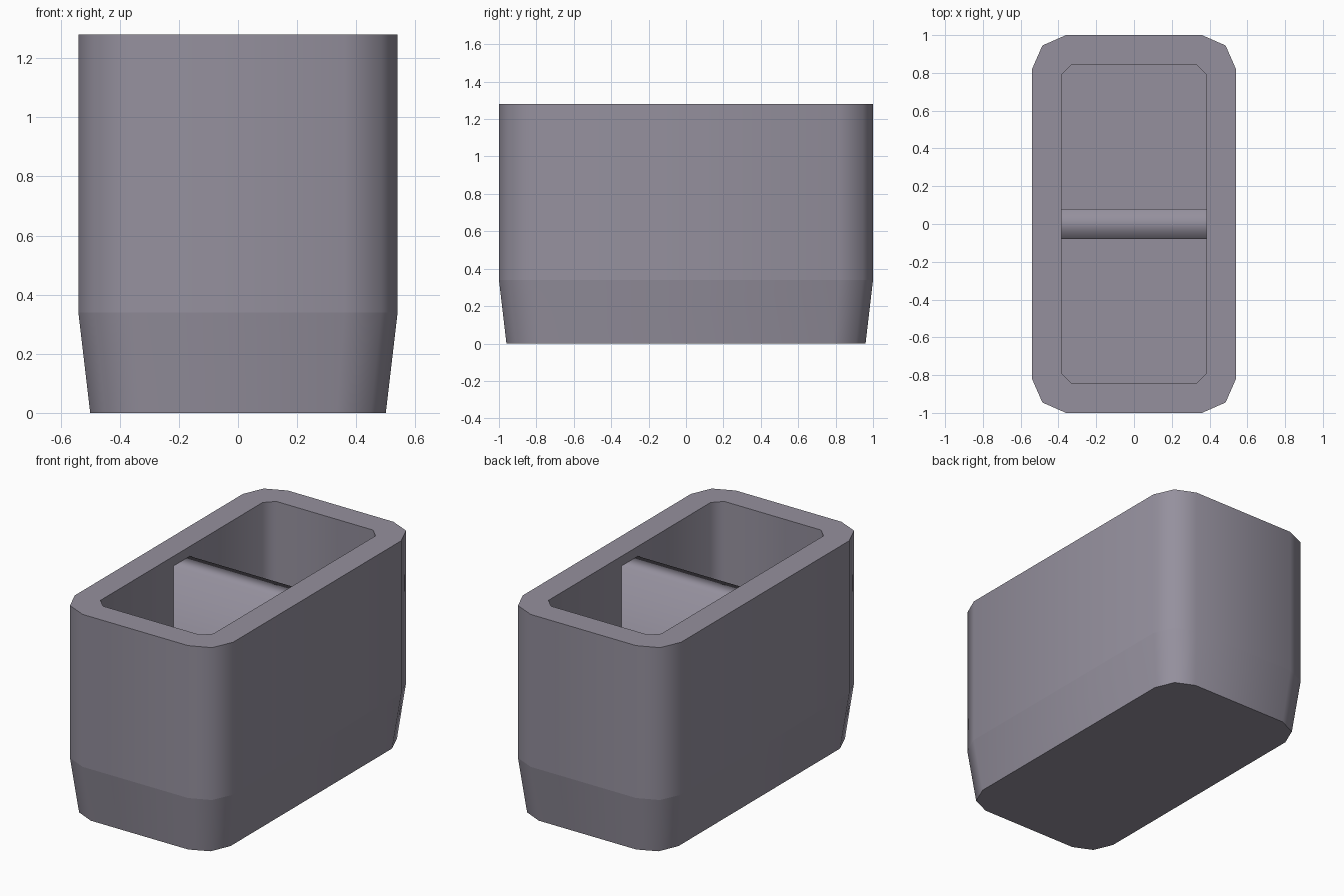
import bpy, bmesh, math

cube = bpy.data.objects.get("Cube")
if cube:
    bpy.data.objects.remove(cube, do_unlink=True)

# Single flat colour
grey = bpy.data.materials.new("muted purple grey")
grey.use_nodes = True
colour = (0.30, 0.28, 0.34, 1.0)
grey.diffuse_color = colour
grey.node_tree.nodes["Principled BSDF"].inputs["Base Color"].default_value = colour

HEIGHT, SHOULDER, FLOOR = 1.28, 0.34, 0.15
OUTER = [(0.54, 0.82), (0.485, 0.945), (0.36, 1.0)]
FOOT = [(x * 0.926, y * 0.96) for x, y in OUTER]
INNER = [(0.385, 0.79), (0.3575, 0.8175), (0.33, 0.845)]


def ring(bm, corner, z):
    """Mirror one corner's points into a full anticlockwise outline."""
    pts = list(corner)
    pts += [(-x, y) for x, y in reversed(corner)]
    pts += [(-x, -y) for x, y in pts]
    return [bm.verts.new((x, y, z)) for x, y in pts]


def finish(bm, name, crease_z=None):
    """Smooth the faces, keep hard edges crisp, and create the object."""
    bmesh.ops.recalc_face_normals(bm, faces=bm.faces[:])
    for f in bm.faces:
        f.smooth = True
    for e in bm.edges:
        at_crease = crease_z is not None and all(
            abs(v.co.z - crease_z) < 1e-4 for v in e.verts)
        sharp = e.is_manifold and e.calc_face_angle() > math.radians(50)
        if crease_z is not None and (sharp or at_crease):
            e.smooth = False
    mesh = bpy.data.meshes.new(name)
    bm.to_mesh(mesh)
    bm.free()
    mesh.materials.append(grey)
    obj = bpy.data.objects.new(name, mesh)
    bpy.context.collection.objects.link(obj)
    return obj


# Container: tapered foot, straight walls, flat rim and a deep cavity
bm = bmesh.new()
rings = [ring(bm, c, z) for c, z in (
    (FOOT, 0), (OUTER, SHOULDER), (OUTER, HEIGHT),
    (INNER, HEIGHT), (INNER, FLOOR))]
for low, high in zip(rings, rings[1:]):
    n = len(low)
    for i in range(n):
        j = (i + 1) % n
        bm.faces.new((low[i], low[j], high[j], high[i]))
bm.faces.new(rings[0])
bm.faces.new(rings[-1])
finish(bm, "container_body", SHOULDER)

# Divider: softly shaded wall across the cavity, just below the rim
bm = bmesh.new()
profile = [(-0.08, FLOOR), (-0.08, 1.22), (0.08, 1.22), (0.08, FLOOR)]
left, right = [[bm.verts.new((x, y, z)) for y, z in profile]
               for x in (-0.387, 0.387)]
for i in range(3):
    bm.faces.new((left[i], right[i], right[i + 1], left[i + 1]))
finish(bm, "cavity_divider")
